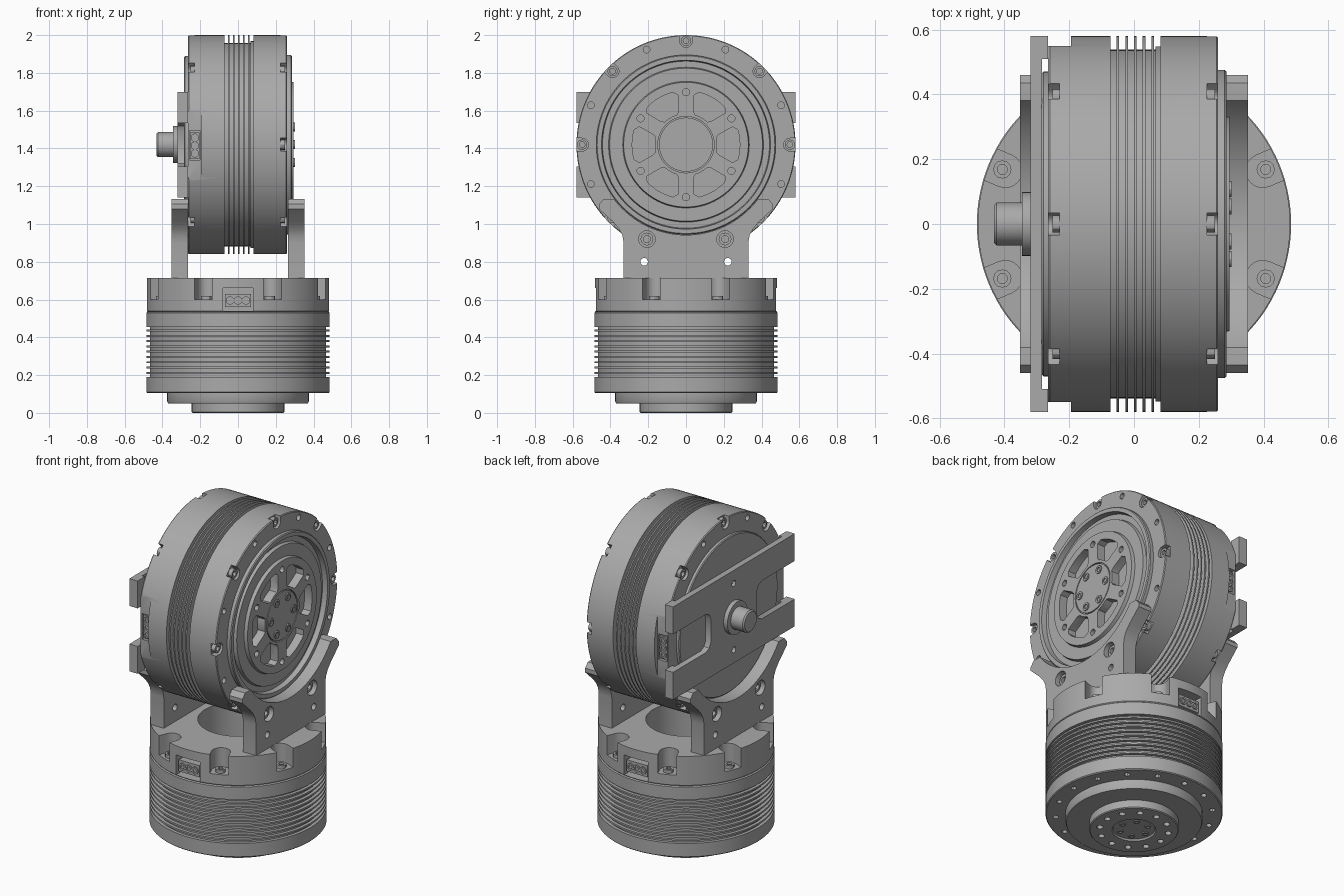
import bpy, bmesh
from math import radians, cos, sin, pi
from mathutils import Matrix

if "Cube" in bpy.data.objects:
    bpy.data.objects.remove(bpy.data.objects["Cube"])

grey = bpy.data.materials.new("machined_grey")
grey.use_nodes = True
grey.diffuse_color = (0.4, 0.4, 0.4, 1)
grey.node_tree.nodes["Principled BSDF"].inputs["Base Color"].default_value = grey.diffuse_color

# Frames: the base turns about z, the head turns about x
BASE = Matrix.Identity(4)
HEAD = Matrix(((0, 0, 1, 0), (1, 0, 0, 0), (0, 1, 0, 1.42), (0, 0, 0, 1)))
FLIP = Matrix.Rotation(pi, 4, "X")


def arc(radius, start, end, n, cx=0, cy=0):
    angles = [radians(start + (end - start) * i / n) for i in range(n + 1)]
    return [(cx + radius * cos(a), cy + radius * sin(a)) for a in angles]


def circle(radius, cx=0, cy=0, n=20):
    return arc(radius, 0, 360, n, cx, cy)[:-1]


def rect(x0, x1, y0, y1):
    return [(x0, y0), (x1, y0), (x1, y1), (x0, y1)]


def turn(points, degrees):
    c, s = cos(radians(degrees)), sin(radians(degrees))
    return [(x * c - y * s, x * s + y * c) for x, y in points]


def prism(bm, points, low, high):
    rings = [[bm.verts.new((x, y, z)) for x, y in points] for z in (low, high)]
    bm.faces.new(rings[0][::-1])
    bm.faces.new(rings[1])
    for i in range(len(points)):
        j = (i + 1) % len(points)
        bm.faces.new((rings[0][i], rings[0][j], rings[1][j], rings[1][i]))


def lathe(bm, profile, steps=112, place=BASE):
    verts = [bm.verts.new((r, 0, z)) for r, z in profile]
    edges = [bm.edges.new(pair) for pair in zip(verts, verts[1:])]
    old = set(bm.verts) - set(verts)
    bmesh.ops.spin(bm, geom=verts + edges, cent=(0, 0, 0), axis=(0, 0, 1),
                   angle=2 * pi, steps=steps, use_merge=True)
    new = [v for v in bm.verts if v not in old]
    bmesh.ops.remove_doubles(bm, verts=new, dist=1e-5)
    new = [v for v in bm.verts if v not in old]
    bmesh.ops.transform(bm, matrix=place, verts=new)


def screw(bm, x, y, top, radius=0.028, height=0.025, back=False):
    place = Matrix.Translation((x, y, top)) @ (FLIP if back else BASE)
    s = radius * 0.55
    lathe(bm, [(0, -height * 0.7), (s, -height * 0.7), (s, 0), (radius, 0),
               (radius, -height), (0, -height)], 12, place)


def build(name, bm, frame=BASE):
    bmesh.ops.recalc_face_normals(bm, faces=bm.faces)
    bm.transform(frame)
    mesh = bpy.data.meshes.new(name)
    bm.to_mesh(mesh)
    bm.free()
    mesh.materials.append(grey)
    ob = bpy.data.objects.new(name, mesh)
    bpy.context.collection.objects.link(ob)
    return ob


def cut(ob, bm, frame=BASE):
    cutter = build("cutter", bm, frame)
    mod = ob.modifiers.new("cut", "BOOLEAN")
    mod.operation, mod.solver, mod.object = "DIFFERENCE", "EXACT", cutter
    graph = bpy.context.evaluated_depsgraph_get()
    mesh = bpy.data.meshes.new_from_object(ob.evaluated_get(graph))
    ob.modifiers.clear()
    ob.data = mesh
    bpy.data.objects.remove(cutter)


def fins(core, outer, positions, width):
    points = []
    for h in positions:
        points += [(core, h - width), (outer, h - width), (outer, h + width), (core, h + width)]
    return points


def notch(radius, half):
    return [(0.7, -half), (0.7, half)] + arc(half, 90, 270, 10, radius)


# Base drum with cooling fins and a stepped output flange underneath
bm = bmesh.new()
lathe(bm, [(0, 0.01), (0.115, 0.01), (0.12, 0), (0.24, 0), (0.245, 0.005), (0.245, 0.05),
           (0.37, 0.05), (0.375, 0.06), (0.375, 0.105), (0.48, 0.105), (0.485, 0.11),
           (0.485, 0.19), (0.466, 0.19)]
      + fins(0.466, 0.485, [0.212 + 0.028 * i for i in range(9)], 0.005)
      + [(0.466, 0.455), (0.485, 0.455), (0.485, 0.53), (0.478, 0.535), (0.482, 0.54),
         (0.482, 0.715), (0.22, 0.715), (0.22, 0.5), (0, 0.5)])
base = build("base_drum", bm)
bm = bmesh.new()
for i in range(8):
    prism(bm, turn(notch(0.43, 0.052), 22.5 + 45 * i), 0.6, 0.8)
for side in (-1, 1):
    prism(bm, rect(-0.08, 0.08, side * 0.42, side * 0.6), 0.54, 0.66)
for i in range(16):
    prism(bm, turn(circle(0.016, 0.43, 0, 12), 22.5 * i), 0.08, 0.13)
for i in range(12):
    prism(bm, turn(circle(0.018, 0.19, 0, 12), 30 * i), -0.1, 0.03)
cut(base, bm)

# Screws of the base
bm = bmesh.new()
for i in range(8):
    a = radians(22.5 + 45 * i)
    screw(bm, 0.44 * cos(a), 0.44 * sin(a), 0.62)
for i in range(6):
    a = radians(60 * i)
    screw(bm, 0.08 * cos(a), 0.08 * sin(a), 0.004, 0.018, back=True)
build("base_screws", bm)


# Connector block facing outward, made along its own z axis
def connector(name, frame, half_x, half_y, along):
    bm = bmesh.new()
    prism(bm, rect(-half_x, half_x, -half_y, half_y), -0.06, 0)
    for t in (-0.6, 0, 0.6):
        x, y = along[0] * t, along[1] * t
        lathe(bm, [(0.022, 0), (0.022, 0.008), (0.012, 0.008), (0.012, 0.001), (0, 0.001)],
              12, Matrix.Translation((x, y, 0)))
    return build(name, bm, frame)


for side, word in ((-1, "front"), (1, "back")):
    face = Matrix.Rotation(-side * pi / 2, 4, "X")
    connector(word + "_base_connector", Matrix.Translation((0, side * 0.466, 0.595)) @ face,
              0.07, 0.035, (0.07, 0))
    connector(word + "_head_connector", Matrix.Translation((-0.228, side * 0.54, 1.415)) @ face,
              0.025, 0.07, (0, 0.07))

# Head drum with fins, rim, grooved face and raised hub
bm = bmesh.new()
lathe(bm, [(0, -0.285), (0.465, -0.285), (0.47, -0.28), (0.47, -0.265), (0.576, -0.265),
           (0.58, -0.26), (0.58, -0.072), (0.538, -0.072)]
      + fins(0.538, 0.58, [-0.05 + 0.027 * i for i in range(5)], 0.004)
      + [(0.538, 0.066), (0.548, 0.066), (0.548, 0.082), (0.58, 0.082), (0.58, 0.255),
         (0.576, 0.26), (0.475, 0.26), (0.475, 0.28), (0.47, 0.285), (0.447, 0.285),
         (0.442, 0.255), (0.41, 0.255), (0.405, 0.275), (0.335, 0.275), (0.33, 0.295),
         (0.149, 0.295), (0.149, 0.283), (0.143, 0.283), (0.143, 0.295), (0, 0.295)], 128)
head = build("head_drum", bm, HEAD)
bm = bmesh.new()
for i in range(8):
    prism(bm, turn(notch(0.55, 0.034), 45 * i), 0.225, 0.4)
    if i % 4:
        prism(bm, turn(notch(0.55, 0.034), 45 * i), -0.4, -0.23)
    hole = turn(circle(0.018, 0.545, 0, 12), 22.5 + 45 * i)
    prism(bm, hole, 0.23, 0.3)
    prism(bm, hole, -0.3, -0.24)
corners = [turn([(r, 0)], a)[0] for r, a in ((0.265, 21), (0.18, 17), (0.18, -17), (0.265, -21))]
window = arc(0.285, -16, 16, 8) + corners[:2] + arc(0.165, 13, -13, 6) + corners[2:]
for i in range(6):
    prism(bm, turn(window, 60 * i), 0.245, 0.35)
    prism(bm, turn(circle(0.019, 0.278, 0, 12), 30 + 60 * i), 0.26, 0.35)
for side in (-1, 1):
    prism(bm, rect(side * 0.55, side * 0.7, -0.3, 0.3), -0.4, -0.195)
cut(head, bm, HEAD)
bm = bmesh.new()
for side in (-1, 1):
    prism(bm, rect(side * 0.5, side * 0.7, -0.08, 0.075), -0.257, -0.2)
cut(head, bm, HEAD)

# Screws of the head
bm = bmesh.new()
for i in range(8):
    a = radians(45 * i)
    screw(bm, 0.55 * cos(a), 0.55 * sin(a), 0.25, 0.027, 0.03)
    if i % 4:
        screw(bm, 0.55 * cos(a), 0.55 * sin(a), -0.252, 0.027, 0.025, True)
for i in range(6):
    a = radians(60 * i)
    screw(bm, 0.108 * cos(a), 0.108 * sin(a), 0.301, 0.024)
build("head_screws", bm, HEAD)

# Forked rear plate with hooked ends
quarter = [(0.22, 0.07), (0.235, 0.1), (0.265, 0.115), (0.58, 0.115), (0.58, 0.28)]
outline = quarter + [(-x, y) for x, y in quarter[::-1]]
outline += [(-x, -y) for x, y in outline]
bm = bmesh.new()
prism(bm, outline, -0.32, -0.284)
plate = build("rear_plate", bm, HEAD)
bm = bmesh.new()
for y in (-0.2, 0.2):
    prism(bm, circle(0.018, 0, y), -0.4, -0.3)
cut(plate, bm, HEAD)
bm = bmesh.new()
for sx in (-1, 1):
    for sy in (-1, 1):
        prism(bm, rect(sx * 0.51, sx * 0.58, sy * 0.115, sy * 0.28), -0.284, -0.265)
build("rear_plate_hooks", bm, HEAD)

# Rear shaft and collar
bm = bmesh.new()
lathe(bm, [(0, -0.432), (0.058, -0.432), (0.066, -0.424), (0.066, -0.345), (0.098, -0.345),
           (0.098, -0.3), (0, -0.3)], 48)
build("rear_shaft", bm, HEAD)

# Two cradle brackets, with a hollow top edge that follows the head
edge = [(0.33, -0.705), (0.33, -0.52), (0.337, -0.48), (0.355, -0.445), (0.385, -0.41),
        (0.46, -0.34), (0.46, -0.315), (0.435, -0.287), (0.39, -0.287)]
shape = edge + arc(0.478, -37, -143, 32) + [(-x, y) for x, y in edge[::-1]]
for side, word in ((1, "left"), (-1, "right")):
    bm = bmesh.new()
    prism(bm, shape, side * 0.265, side * 0.352)
    bracket = build(word + "_bracket", bm, HEAD)
    bm = bmesh.new()
    for y in (-1, 1):
        prism(bm, circle(0.044, y * 0.207, -0.5), side * 0.31, side * 0.4)
        prism(bm, circle(0.02, y * 0.222, -0.62), side * 0.2, side * 0.4)
    cut(bracket, bm, HEAD)
    bm = bmesh.new()
    for y in (-1, 1):
        screw(bm, y * 0.207, -0.5, side * 0.33, 0.034, 0.025, side < 0)
    build(word + "_bracket_screws", bm, HEAD)

# Smooth the round surfaces and keep the edges crisp
for ob in bpy.context.collection.objects:
    if ob.type == "MESH" and grey.name in ob.data.materials:
        bpy.ops.object.select_all(action="DESELECT")
        ob.select_set(True)
        bpy.context.view_layer.objects.active = ob
        bpy.ops.object.shade_smooth_by_angle(angle=radians(30))
